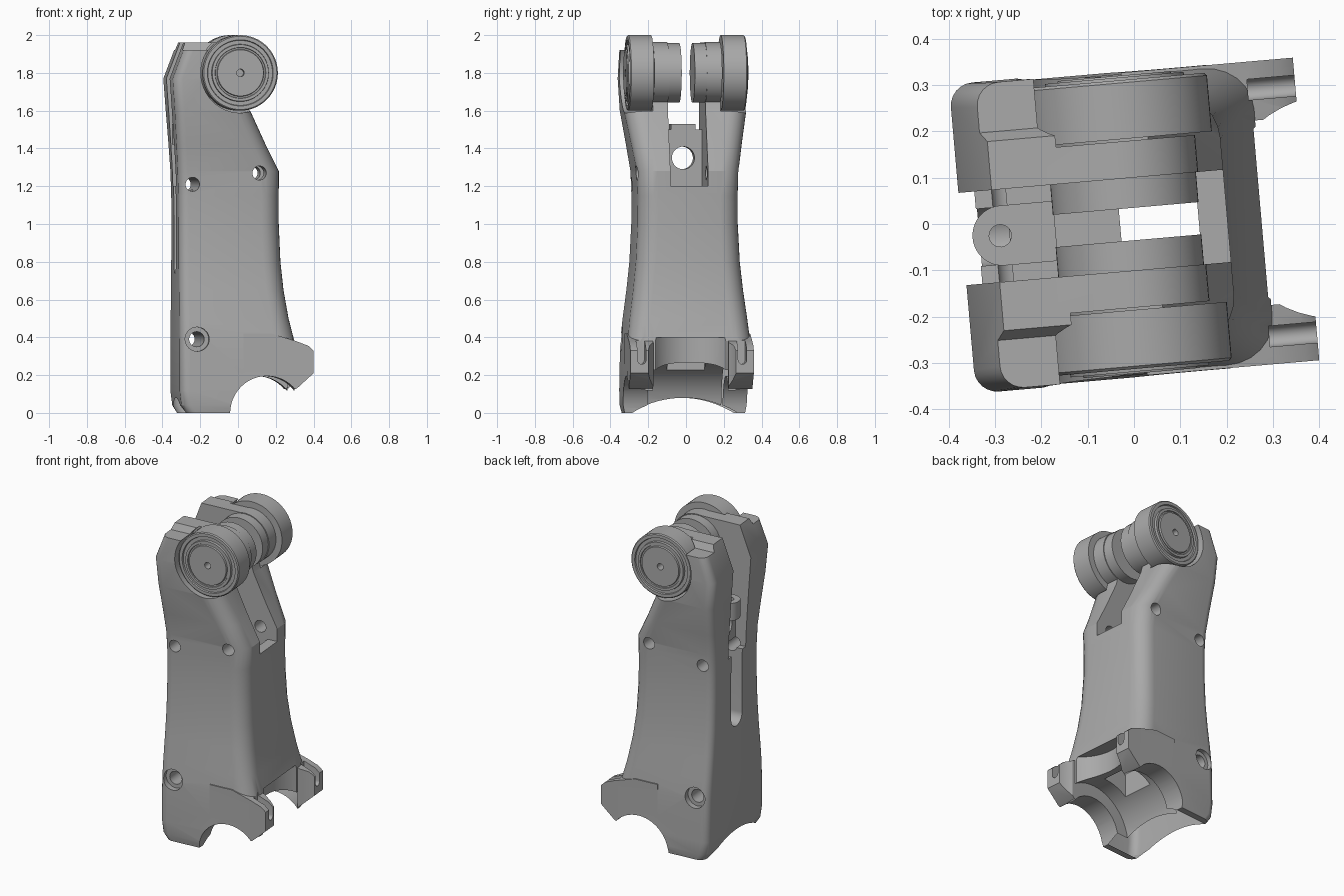
import bpy, math
from mathutils import Matrix, Vector

cube = bpy.data.objects.get("Cube")
if cube:
    bpy.data.objects.remove(cube, do_unlink=True)

grey = bpy.data.materials.new("machined_grey")
grey.use_nodes = True
COLOUR = (0.4, 0.4, 0.4, 1)
grey.diffuse_color = COLOUR
grey.node_tree.nodes["Principled BSDF"].inputs["Base Color"].default_value = COLOUR

TURN = Matrix.Rotation(math.radians(5), 4, 'Z')
PIVOT_X, PIVOT_Z = -0.015, 1.8


def make(name, verts, faces):
    mesh = bpy.data.meshes.new(name)
    mesh.from_pydata(verts, [], faces)
    mesh.materials.append(grey)
    obj = bpy.data.objects.new(name, mesh)
    bpy.context.collection.objects.link(obj)
    return obj


def loft(name, rings):
    """Closed skin through rings of equal length."""
    n = len(rings[0])
    verts = [p for ring in rings for p in ring]
    faces = [(r * n + i, r * n + (i + 1) % n, (r + 1) * n + (i + 1) % n, (r + 1) * n + i)
             for r in range(len(rings) - 1) for i in range(n)]
    faces += [tuple(reversed(range(n))), tuple(range(len(verts) - n, len(verts)))]
    return make(name, verts, faces)


def box(name, x0, x1, y0, y1, z0, z1):
    return loft(name, [[(x0, y0, z), (x1, y0, z), (x1, y1, z), (x0, y1, z)] for z in (z0, z1)])


def cylinder(name, axis, a, b, r, start, end, n=48):
    """Cylinder on axis; a, b are the two other coordinates in xyz order."""
    rings = []
    for t in (start, end):
        ring = []
        for i in range(n):
            u = a + r * math.cos(math.tau * i / n)
            v = b + r * math.sin(math.tau * i / n)
            ring.append({'X': (t, u, v), 'Y': (u, -t, v), 'Z': (u, v, t)}[axis])
        rings.append(ring)
    if axis == 'Y':
        rings = [[(x, -y, z) for x, y, z in reversed(ring)] for ring in rings]
    return loft(name, rings)


def combine(target, tool, operation='DIFFERENCE'):
    tool.hide_render = True
    mod = target.modifiers.new(operation.lower(), 'BOOLEAN')
    mod.object, mod.operation, mod.solver = tool, operation, 'EXACT'
    bpy.context.view_layer.objects.active = target
    bpy.ops.object.modifier_apply(modifier=mod.name)
    bpy.data.objects.remove(tool, do_unlink=True)


def section(z, back, front, half, r_back=0.05, r_front=0.1):
    """Rounded rectangular slice of the housing."""
    ring = []
    for sx, sy, r, a0 in ((1, 1, r_front, 0), (-1, 1, r_back, 90), (-1, -1, r_back, 180), (1, -1, r_front, 270)):
        cx = (front if sx > 0 else back) - sx * r
        cy = sy * (half - r)
        for k in range(7):
            a = math.radians(a0 + 15 * k)
            ring.append((cx + r * math.cos(a), cy + r * math.sin(a), z))
    return ring


# Waisted housing
levels = [(0, -.30, .28, .32), (.04, -.325, .28, .328), (.12, -.335, .28, .33), (.38, -.335, .28, .325),
          (.5, -.335, .25, .312), (.65, -.335, .225, .292), (.8, -.335, .21, .276),
          (1.0, -.335, .202, .266), (1.15, -.336, .202, .265), (1.28, -.34, .202, .27),
          (1.42, -.348, .13, .293), (1.6, -.36, .045, .325), (1.77, -.372, 0, .335),
          (1.96, -.30, 0, .33)]
body = loft("housing", [section(*level) for level in levels])

# Clamp feet
foot_profile = [(.0, .1), (.0, .42), (.15, .42), (.28, .38), (.345, .355), (.373, .33),
                (.373, .21), (.285, .13), (.2, .1)]
for s in (-1, 1):
    rings = [[(x, y, z) for x, z in reversed(foot_profile)] for y in sorted((s * .2, s * .328))]
    foot = loft("foot", rings)
    combine(body, foot, 'UNION')

# Shaft saddle, cavity between feet, arched underside
combine(body, cylinder("saddle", 'Y', .125, 0, .195, -.5, .5))
combine(body, cylinder("cavity", 'Y', .125, 0, .275, -.2, .2))
combine(body, cylinder("front_hollow", 'Z', .43, 0, .24, -.1, .4))
combine(body, box("between_feet", .28, .5, -.2, .2, -.1, .4))
combine(body, cylinder("arch", 'X', 0, -.45, .53, -.6, .0, 96))

# Central slot, duct and rear groove
combine(body, box("slot", -.6, .6, -.1, .1, 1.2, 2.1))
combine(body, box("duct", -.03, .14, -.1, .1, .1, 1.3))
combine(body, box("rear_groove", -.6, -.2, -.062, .062, .8, 1.3))
combine(body, cylinder("groove_end", 'X', 0, .8, .062, -.6, -.2))

# Mirrored cheek recesses, roller seats, and foot slits
for s in (-1, 1):
    def span(a, b):
        return sorted((s * a, s * b))
    combine(body, cylinder("seat", 'Y', PIVOT_X, PIVOT_Z, .212, *span(.18, .5)))
    combine(body, box("seat_front", PIVOT_X, .5, *span(.18, .5), PIVOT_Z - .15, 2.1))
    lower = [(s * .185, 2.0), (s * .225, 1.92), (s * .5, 1.92), (s * .5, 2.1), (s * .185, 2.1)]
    if s < 0:
        lower.reverse()
    combine(body, loft("cheek_step", [[(x, y, z) for y, z in lower] for x in (-.6, .3)]))
    combine(body, box("slit", .27, .5, *span(.245, .29), .28, .6))
    combine(body, cylinder("slit_end", 'X', s * .2675, .28, .0225, .27, .5, 16))
    combine(body, cylinder("lug", 'Y', PIVOT_X, PIVOT_Z, .163, *span(.1, .18)), 'UNION')

# Rear bridge with vertical boss
bridge = box("bridge", -.27, -.17, -.105, .105, 1.18, 1.5)
combine(bridge, box("boss_block", -.28, -.17, -.065, .065, 1.42, 1.53), 'UNION')
combine(bridge, cylinder("boss_nose", 'Z', -.285, 0, .065, 1.42, 1.53), 'UNION')
combine(bridge, cylinder("boss_bore", 'Z', -.29, 0, .024, 1.3, 1.7, 24))
combine(body, bridge, 'UNION')
combine(body, cylinder("bridge_bore", 'X', 0, 1.35, .06, -.5, -.1))

# Cross bolt holes
for x, z, r in ((-.265, 1.21, .037), (.09, 1.27, .037), (-.245, .39, .04)):
    combine(body, cylinder("bolt_hole", 'Y', x, z, r, -.5, .5, 32))
for s in (-1, 1):
    combine(body, cylinder("counterbore", 'Y', -.245, .39, .064, *sorted((s * .29, s * .5)), 32))

parts = [body]


def turned(name, side, outline):
    """Revolve (radius, distance) points about the roller axis."""
    n = 64
    rings = [[(PIVOT_X + r * math.cos(math.tau * i / n), side * d,
               PIVOT_Z + side * r * math.sin(math.tau * i / n)) for i in reversed(range(n))]
             for r, d in outline]
    return loft(name, rings)


# Stepped rollers with ringed caps and inner bushes
roller = [(.2, .185), (.2, .306), (.194, .312), (.175, .312), (.172, .303), (.152, .303),
          (.15, .318), (.135, .318), (.133, .312), (.125, .312), (.122, .322),
          (.02, .322), (.02, .27)]
for label, s in (("right", -1), ("left", 1)):
    parts.append(turned(label + "_roller", s, roller))
    parts.append(turned(label + "_bush", s, [(.158, .035), (.158, .1)]))

# Turn the assembly and shade
for obj in parts:
    obj.data.transform(TURN)
    bpy.ops.object.select_all(action='DESELECT')
    obj.select_set(True)
    bpy.context.view_layer.objects.active = obj
    bpy.ops.object.shade_smooth_by_angle(angle=math.radians(25))
